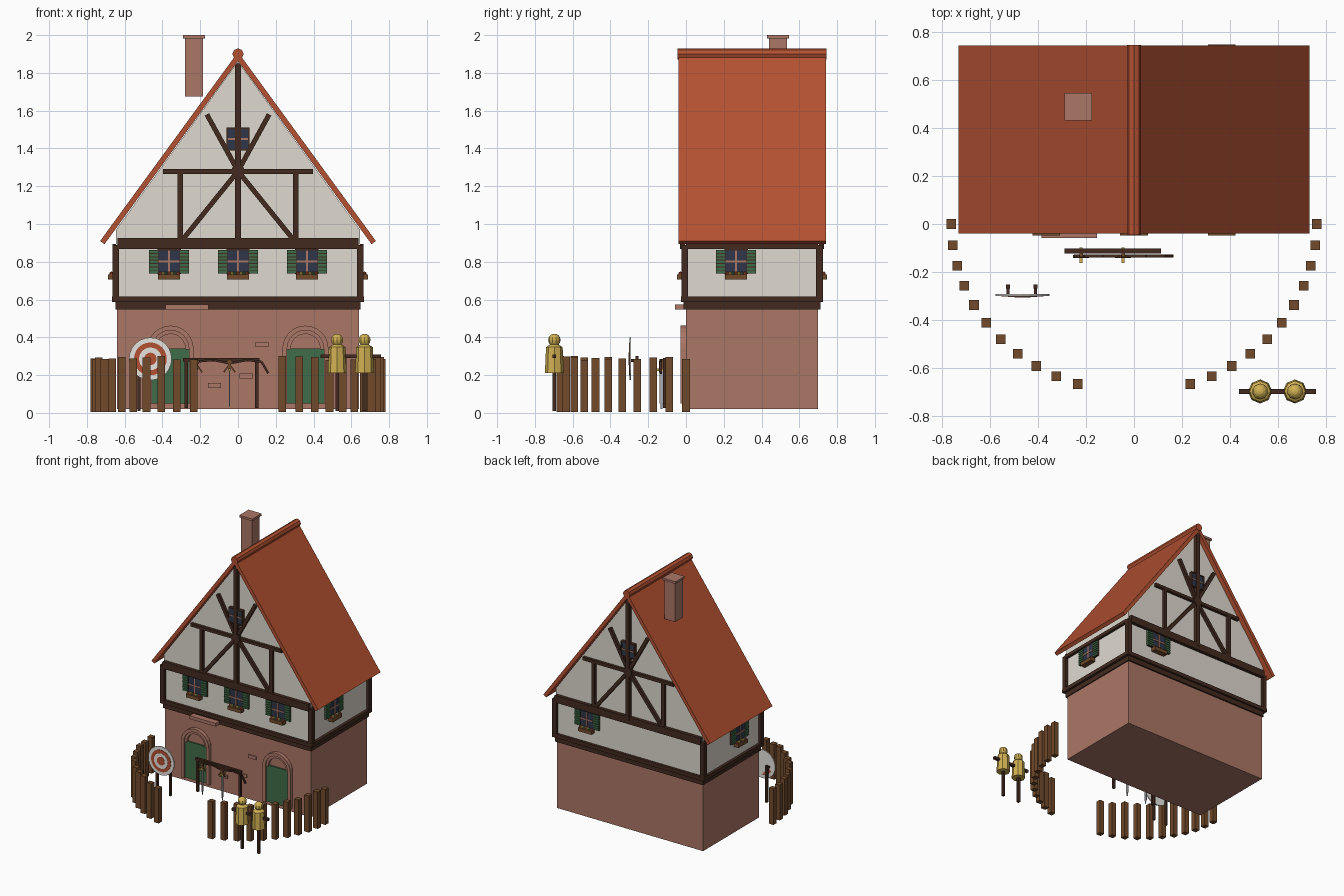
import bpy, bmesh, random
from math import sin, cos, pi, radians, atan2, hypot
from mathutils import Matrix, Vector

random.seed(4)
default_cube = bpy.data.objects.get("Cube")
if default_cube:
    bpy.data.objects.remove(default_cube, do_unlink=True)


def material(name, red, green, blue):
    """Flat material from display colour values, converted to linear."""
    mat = bpy.data.materials.new(name)
    mat.use_nodes = True
    colour = [(c / 255) ** 2.2 for c in (red, green, blue)] + [1]
    mat.diffuse_color = colour
    mat.node_tree.nodes["Principled BSDF"].inputs["Base Color"].default_value = colour
    return mat


TILE = material("roof tile red", 178, 82, 53)
STONE = material("red stone", 170, 118, 102)
PLASTER = material("cream plaster", 222, 216, 206)
TIMBER = material("dark timber", 68, 46, 36)
GREEN = material("door green", 66, 108, 74)
WOOD = material("fence wood", 112, 76, 47)
STRAW = material("straw yellow", 208, 176, 84)
GLASS = material("dark glass", 50, 57, 74)
WHITE = material("target white", 234, 232, 226)
STEEL = material("steel", 165, 168, 174)

IDENTITY = Matrix.Identity(4)
parts = {}


def part(name, mat):
    """Return the mesh being collected for a named part."""
    if name not in parts:
        parts[name] = (bmesh.new(), mat)
    return parts[name][0]


def block(name, mat, xs, ys, zs, place=IDENTITY):
    """Box given by its extent along each axis."""
    spans = (xs, ys, zs)
    centre = Vector([(a + b) / 2 for a, b in spans])
    size = Vector([b - a for a, b in spans])
    matrix = place @ Matrix.Translation(centre) @ Matrix.Diagonal(size).to_4x4()
    bmesh.ops.create_cube(part(name, mat), size=1, matrix=matrix)


def beam(name, mat, start, end, width, ys, place=IDENTITY):
    """Straight timber between two (x, z) points."""
    dx, dz = end[0] - start[0], end[1] - start[1]
    half = hypot(dx, dz) / 2
    middle = Vector(((start[0] + end[0]) / 2, 0, (start[1] + end[1]) / 2))
    turn = place @ Matrix.Translation(middle) @ Matrix.Rotation(atan2(dx, dz), 4, 'Y')
    block(name, mat, (-width / 2, width / 2), ys, (-half, half), turn)


def prism(name, mat, outline, ys, place=IDENTITY):
    """Extrude an (x, z) outline along y."""
    bm = part(name, mat)
    near, far = [[bm.verts.new(place @ Vector((x, y, z))) for x, z in outline] for y in ys]
    bm.faces.new(near)
    bm.faces.new(far[::-1])
    for i in range(len(near)):
        bm.faces.new((near[i - 1], far[i - 1], far[i], near[i]))


def tube(name, mat, low, high, depth, place, sides=8):
    bmesh.ops.create_cone(part(name, mat), cap_ends=True, segments=sides,
                          radius1=low, radius2=high, depth=depth, matrix=place)


def at(x, y, z=0):
    return Matrix.Translation((x, y, z))


# House body: stone ground floor and plastered upper storey with gable
FRONT, BACK = -.005, .705
block("ground_floor", STONE, (-.64, .64), (0, .7), (.02, .56))
prism("upper_storey", PLASTER,
      [(-.645, .57), (.645, .57), (.645, .97), (0, 1.86), (-.645, .97)], (FRONT, BACK))
for side in (-1, 1):
    for i in range(14):
        x, z = random.uniform(-.6, .6), random.uniform(.08, .5)
        if side < 0 and abs(abs(x) - .357) > .17:
            block("raised_bricks", STONE, (x - .035, x + .035), (-.008, .01), (z - .013, z + .013))

# Roof with ridge cap and chimney
prism("roof", TILE, [(-.73, .91), (0, 1.91), (.73, .91),
                     (.707, .893), (0, 1.863), (-.707, .893)], (-.04, .742))
tube("ridge_cap", TILE, .03, .03, .79,
     at(0, .35, 1.9) @ Matrix.Rotation(pi / 2, 4, 'X'))
block("chimney", STONE, (-.28, -.185), (.44, .535), (1.675, 1.99))
block("chimney_cap", STONE, (-.29, -.175), (.43, .545), (1.983, 2))

# Timber bands and corner posts around the upper storey
block("lower_band", TIMBER, (-.648, .648), (-.012, .712), (.548, .59))
block("sill_band", TIMBER, (-.667, .667), (-.026, .726), (.587, .617))
for x in (-.647, .647):
    for y in (-.007, .707):
        block("corner_post", TIMBER, (x - .018, x + .018), (y - .018, y + .018), (.6, .89))
    block("side_beam", TIMBER, (x - .018, x + .018), (0, .7), (.868, .895))


def gable_frame(place):
    """Half-timbering and attic window of one gable wall."""
    ys = (-.022, .004)
    block("gable_beam", TIMBER, (-.638, .638), (-.026, .004), (.868, .925), place)
    block("king_post", TIMBER, (-.015, .015), (-.03, .004), (.9, 1.85), place)
    block("collar_beam", TIMBER, (-.397, .397), ys, (1.265, 1.29), place)
    for s in (-1, 1):
        beam("gable_post", TIMBER, (s * .305, .92), (s * .305, 1.27), .028, ys, place)
        beam("lower_brace", TIMBER, (s * .295, .915), (0, 1.28), .026, ys, place)
        beam("upper_brace", TIMBER, (0, 1.28), (s * .165, 1.58), .026, ys, place)
        beam("attic_frame", TIMBER, (s * .056, 1.39), (s * .056, 1.51), .008, (-.028, 0), place)
        beam("attic_frame", TIMBER, (-.06, 1.45 + s * .056), (.06, 1.45 + s * .056),
             .008, (-.028, 0), place)
    tube("brace_hub", TIMBER, .038, .038, .03,
         place @ at(0, -.013, 1.278) @ Matrix.Rotation(pi / 2, 4, 'X'))
    block("attic_window", GLASS, (-.056, .056), (-.024, 0), (1.392, 1.508), place)
    block("attic_bar", STONE, (-.054, .054), (-.027, 0), (1.446, 1.454), place)


def window(place):
    """Window with louvred shutters and a flower box, facing local -y."""
    block("window_frame", TIMBER, (-.062, .062), (-.013, 0), (.735, .867), place)
    block("window_pane", GLASS, (-.055, .055), (-.016, 0), (.738, .861), place)
    block("window_bar", STONE, (-.005, .005), (-.02, 0), (.738, .861), place)
    block("window_bar", STONE, (-.055, .055), (-.02, 0), (.797, .807), place)
    for s in (-1, 1):
        edges = sorted((s * .058, s * .105))
        block("shutter", TIMBER, edges, (-.014, 0), (.738, .863), place)
        for i in range(7):
            z = .74 + i * .0177
            block("shutter_slat", GREEN, edges, (-.02, 0), (z, z + .013), place)
    block("flower_box", WOOD, (-.058, .058), (-.042, 0), (.705, .733), place)
    for i in range(7):
        name, mat = (("red_flower", TILE), ("yellow_flower", STRAW), ("leaf", GREEN))[i % 3]
        spot = place @ at(-.048 + i * .016, -.025, .738)
        bmesh.ops.create_icosphere(part(name, mat), subdivisions=1, radius=.011, matrix=spot)


# Gables and windows on all four walls
back_turn = at(0, BACK) @ Matrix.Rotation(pi, 4, 'Z')
gable_frame(at(0, FRONT))
gable_frame(back_turn)
for x in (-.365, 0, .365):
    window(at(x, FRONT))
window(back_turn @ at(-.365, 0))
for s in (-1, 1):
    window(at(s * .645, .265) @ Matrix.Rotation(s * pi / 2, 4, 'Z'))

# Doors with stone arches
for x in (-.357, .357):
    place = at(x, 0)
    block("door", GREEN, (-.098, .098), (-.012, .01), (.05, .34), place)
    arc = [i * pi / 12 for i in range(13)]
    for name, outer, inner, depth in (("arch", .122, .097, -.03), ("inner_arch", .099, .078, -.02)):
        foot = .05 if name == "arch" else .335
        ring = [(outer, foot)] + [(outer * cos(a), .34 + outer * sin(a)) for a in arc]
        ring += [(-outer, foot), (-inner, foot)]
        ring += [(-inner * cos(a), .34 + inner * sin(a)) for a in arc] + [(inner, foot)]
        prism(name, STONE, ring, (depth, .01), place)
block("stone_canopy", STONE, (-.385, -.155), (-.058, .01), (.548, .574))

# Palisade along a half ellipse
for s in (-1, 1):
    for i in range(11):
        a = radians(i * 7.2)
        top = random.uniform(.28, .302)
        block("fence_post", WOOD, (-.02, .02), (-.02, .02), (.005, top),
              at(s * .76 * cos(a), -.7 * sin(a)))

# Archery target on two legs
face_turn = Matrix.Rotation(pi / 2, 4, 'X')
for i, radius in enumerate((.113, .087, .06, .033)):
    name, mat = (("target_red_ring", TILE) if i % 2 else ("target_white_ring", WHITE))
    thick = .008 + i * .002
    tube(name, mat, radius, radius, thick, at(-.464, -.291 - thick / 2, .286) @ face_turn, 24)
for x in (-.525, -.41):
    block("target_leg", TIMBER, (x - .008, x + .008), (-.268, -.252), (.01, .3))
    block("target_strut", TIMBER, (x - .006, x + .006), (-.292, -.255), (.27, .285))

# Weapon rack with a bow and two swords
block("rack_rail", TIMBER, (-.29, .113), (-.123, -.103), (.272, .29))
for x in (-.273, .1):
    block("rack_post", TIMBER, (x - .009, x + .009), (-.122, -.104), (.025, .28))
bow = [(-.245, .235), (-.205, .273), (-.13, .28), (-.045, .262), (.05, .28), (.125, .27), (.16, .21)]
for start, end in zip(bow, bow[1:]):
    beam("bow", TIMBER, start, end, .012, (-.139, -.127))
for x in (-.22, -.045):
    place = at(x, -.13)
    block("sword_blade", STEEL, (-.003, .003), (-.011, .011), (.05, .225), place)
    prism("sword_tip", STEEL, [(-.003, .05), (.003, .05), (0, .02)], (-.006, .006), place)
    block("sword_guard", STRAW, (-.006, .006), (-.033, .033), (.222, .234), place)
    block("sword_grip", WOOD, (-.007, .007), (-.007, .007), (.23, .285), place)
    for s in (-1, 1):
        beam("sword_hook", WOOD, (s * -.03, .215), (s * .012, .275), .008, (-.012, 0), place)

# Straw training dummies
for x in (.525, .67):
    place = at(x, -.697)
    block("dummy_post", TIMBER, (-.01, .01), (-.01, .01), (.01, .25), place)
    block("dummy_arms", TIMBER, (-.088, .088), (-.01, .01), (.29, .31), place)
    tube("dummy_body", STRAW, .05, .044, .135, place @ at(0, 0, .28))
    tube("dummy_shoulders", STRAW, .044, .022, .015, place @ at(0, 0, .355))
    bmesh.ops.create_uvsphere(part("dummy_head", STRAW), u_segments=10, v_segments=8,
                              radius=.033, matrix=place @ at(0, 0, .386))

# Turn every collected part into an object
for name, (bm, mat) in parts.items():
    bmesh.ops.recalc_face_normals(bm, faces=bm.faces)
    mesh = bpy.data.meshes.new(name)
    bm.to_mesh(mesh)
    bm.free()
    mesh.materials.append(mat)
    bpy.context.scene.collection.objects.link(bpy.data.objects.new(name, mesh))
